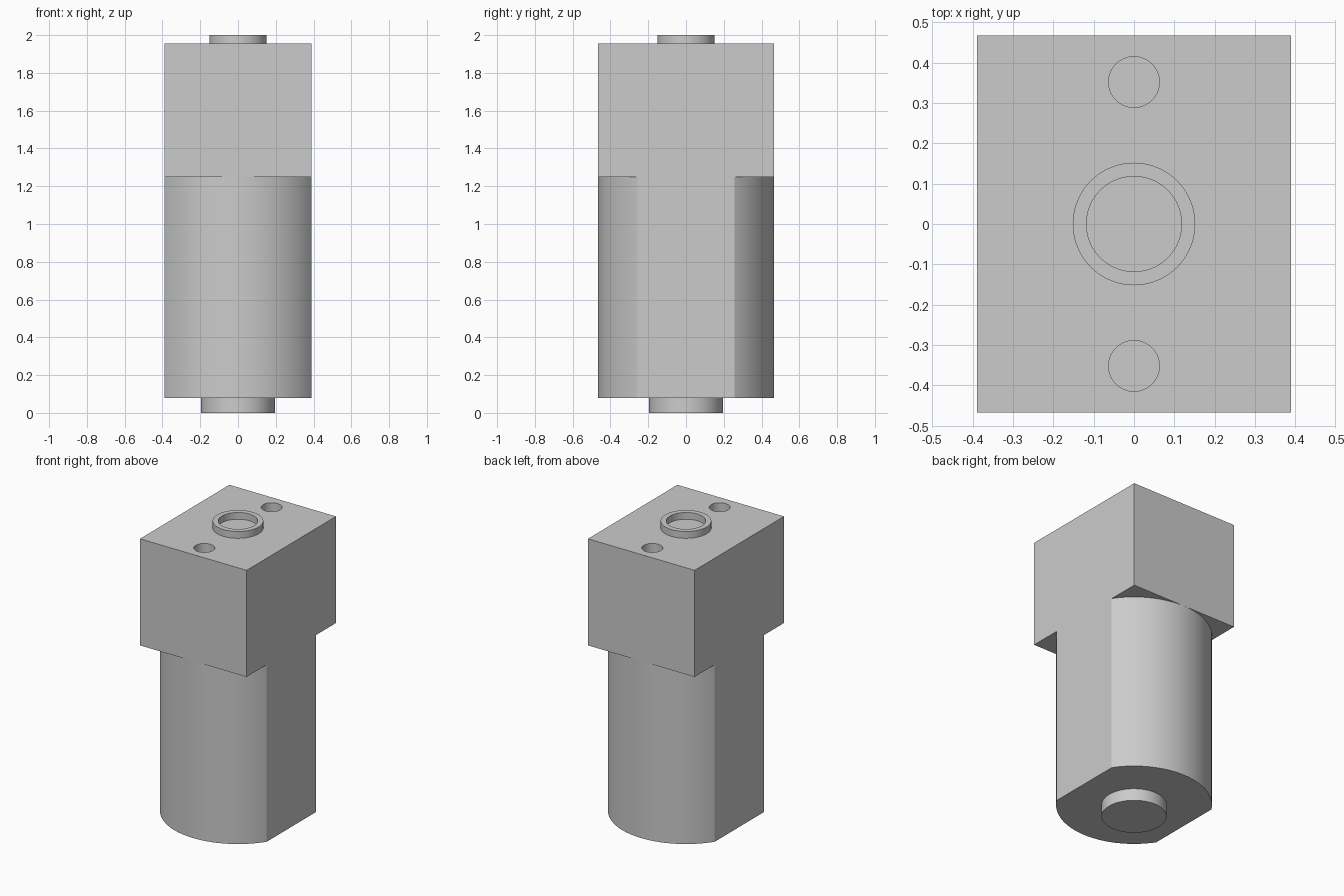
import bpy, bmesh, math

if "Cube" in bpy.data.objects:
    bpy.data.objects.remove(bpy.data.objects["Cube"], do_unlink=True)

HALF_X, HALF_Y = 0.39, 0.467          # block half sizes, HALF_Y is also the barrel radius
BASE, STEP, TOP, TIP = 0.08, 1.25, 1.955, 2.0
HOLE_DEPTH = 0.2

grey = bpy.data.materials.new("plain grey")
grey.use_nodes = True
colour = (0.6, 0.6, 0.6, 1)
grey.diffuse_color = colour
grey.node_tree.nodes["Principled BSDF"].inputs["Base Color"].default_value = colour


def finish(name, bm):
    bmesh.ops.recalc_face_normals(bm, faces=bm.faces)
    mesh = bpy.data.meshes.new(name)
    bm.to_mesh(mesh)
    bm.free()
    mesh.materials.append(grey)
    obj = bpy.data.objects.new(name, mesh)
    bpy.context.collection.objects.link(obj)
    return obj


def activate(obj):
    bpy.ops.object.select_all(action="DESELECT")
    obj.select_set(True)
    bpy.context.view_layer.objects.active = obj


def smooth(obj):
    activate(obj)
    bpy.ops.object.shade_smooth_by_angle(angle=math.radians(30))


def prism(name, outline, z0, z1):
    """Extrude a flat outline from z0 up to z1."""
    bm = bmesh.new()
    face = bm.faces.new([bm.verts.new((x, y, z0)) for x, y in outline])
    grown = bmesh.ops.extrude_face_region(bm, geom=[face], use_keep_orig=True)
    for v in grown["geom"]:
        if isinstance(v, bmesh.types.BMVert):
            v.co.z = z1
    return finish(name, bm)


def arc(radius, start, end, steps, y=0):
    angles = [start + (end - start) * i / steps for i in range(steps + 1)]
    return [(radius * math.cos(a), y + radius * math.sin(a)) for a in angles]


def circle(radius, y=0, steps=64):
    return arc(radius, 0, math.tau, steps, y)[:-1]


def cut(target, cutter):
    mod = target.modifiers.new("cut", "BOOLEAN")
    mod.operation, mod.solver, mod.object = "DIFFERENCE", "EXACT", cutter
    activate(target)
    bpy.ops.object.modifier_apply(modifier=mod.name)
    bpy.data.objects.remove(cutter, do_unlink=True)


# Upper block with two blind holes
block = prism("upper_block", [(-HALF_X, -HALF_Y), (HALF_X, -HALF_Y),
                              (HALF_X, HALF_Y), (-HALF_X, HALF_Y)], STEP, TOP)
for side in (-1, 1):
    cut(block, prism("hole_cutter", circle(0.063, side * 0.352), TOP - HOLE_DEPTH, TIP))
smooth(block)

# Barrel: round front and back, flat on both sides
corner = math.acos(HALF_X / HALF_Y)
outline = (arc(HALF_Y, corner, math.pi - corner, 48)
           + arc(HALF_Y, math.pi + corner, math.tau - corner, 48))
smooth(prism("flat_sided_barrel", outline, BASE, STEP))

# Short round foot under the barrel
smooth(prism("bottom_boss", circle(0.195), 0, BASE))

# Raised collar on the block
collar = prism("top_collar", circle(0.152), TOP, TIP)
cut(collar, prism("collar_cutter", circle(0.118), TOP - HOLE_DEPTH, TIP + HOLE_DEPTH))
smooth(collar)
